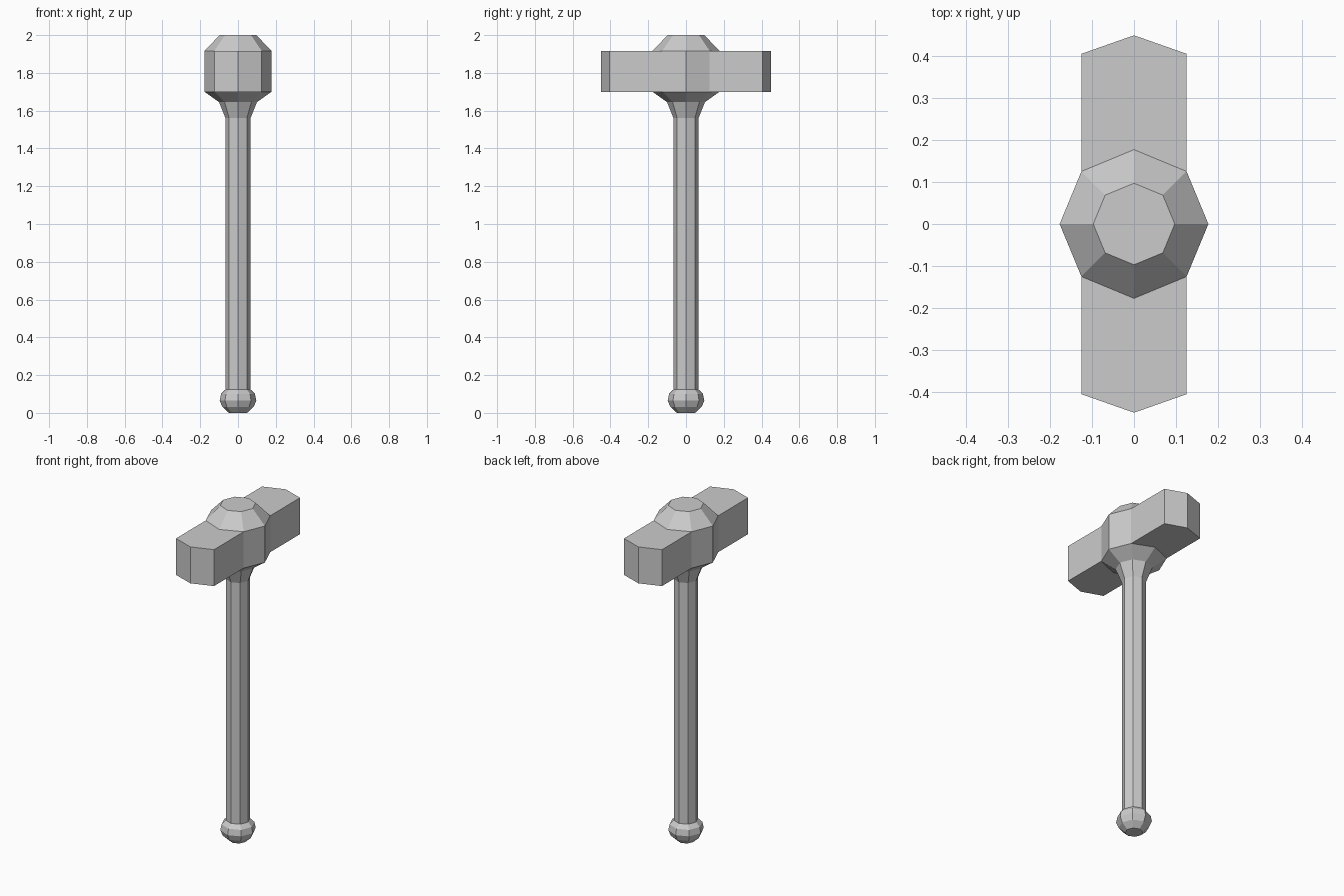
import bpy, bmesh
from math import cos, sin, pi

if "Cube" in bpy.data.objects:
    bpy.data.objects.remove(bpy.data.objects["Cube"])

SIDES = 8


def lathe(profile):
    """Closed eight-sided solid from (radius, z) pairs, bottom to top."""
    bm = bmesh.new()
    rings = [[bm.verts.new((r * cos(2 * pi * i / SIDES), r * sin(2 * pi * i / SIDES), z))
              for i in range(SIDES)] for r, z in profile]
    for a, b in zip(rings, rings[1:]):
        for i in range(SIDES):
            j = (i + 1) % SIDES
            bm.faces.new((a[i], a[j], b[j], b[i]))
    bm.faces.new(rings[0][::-1])
    bm.faces.new(rings[-1])
    return bm


def finish(bm, name):
    bmesh.ops.recalc_face_normals(bm, faces=bm.faces[:])
    mesh = bpy.data.meshes.new(name)
    bm.to_mesh(mesh)
    bm.free()
    bpy.context.collection.objects.link(bpy.data.objects.new(name, mesh))


# Handle with rounded pommel, running up to the flared collar
finish(lathe([(0.048, 0.0), (0.083, 0.032), (0.097, 0.065), (0.09, 0.1), (0.068, 0.122),
              (0.066, 0.123), (0.066, 1.56), (0.1, 1.645)]), "handle")

# Hammer head: collar flare, octagonal band and chamfered cap
bm = lathe([(0.1, 1.645), (0.177, 1.70), (0.177, 1.917), (0.097, 2.0)])

# Striking arms: pull out the two band faces on the front and back
for side in (-1, 1):
    faces = []
    for f in bm.faces:
        c = f.calc_center_median()
        if abs(f.normal.z) < 0.01 and 1.75 < c.z < 1.87 and c.y * side > 0.12:
            faces.append(f)
    if not faces:
        bm.normal_update()
        faces = [f for f in bm.faces if abs(f.normal.z) < 0.01
                 and 1.75 < f.calc_center_median().z < 1.87
                 and f.calc_center_median().y * side > 0.12
                 and abs(f.normal.y) > 0.5]
    else:
        bm.normal_update()
        faces = [f for f in faces if abs(f.normal.z) < 0.01 and abs(f.normal.y) > 0.5]
    new = bmesh.ops.extrude_face_region(bm, geom=faces)["geom"]
    for v in (g for g in new if isinstance(g, bmesh.types.BMVert)):
        v.co.y = side * (0.449 if abs(v.co.x) < 0.01 else 0.405)
    old = [f for f in faces if f.is_valid]
    if old:
        bmesh.ops.delete(bm, geom=old, context='FACES')
finish(bm, "hammer_head")
